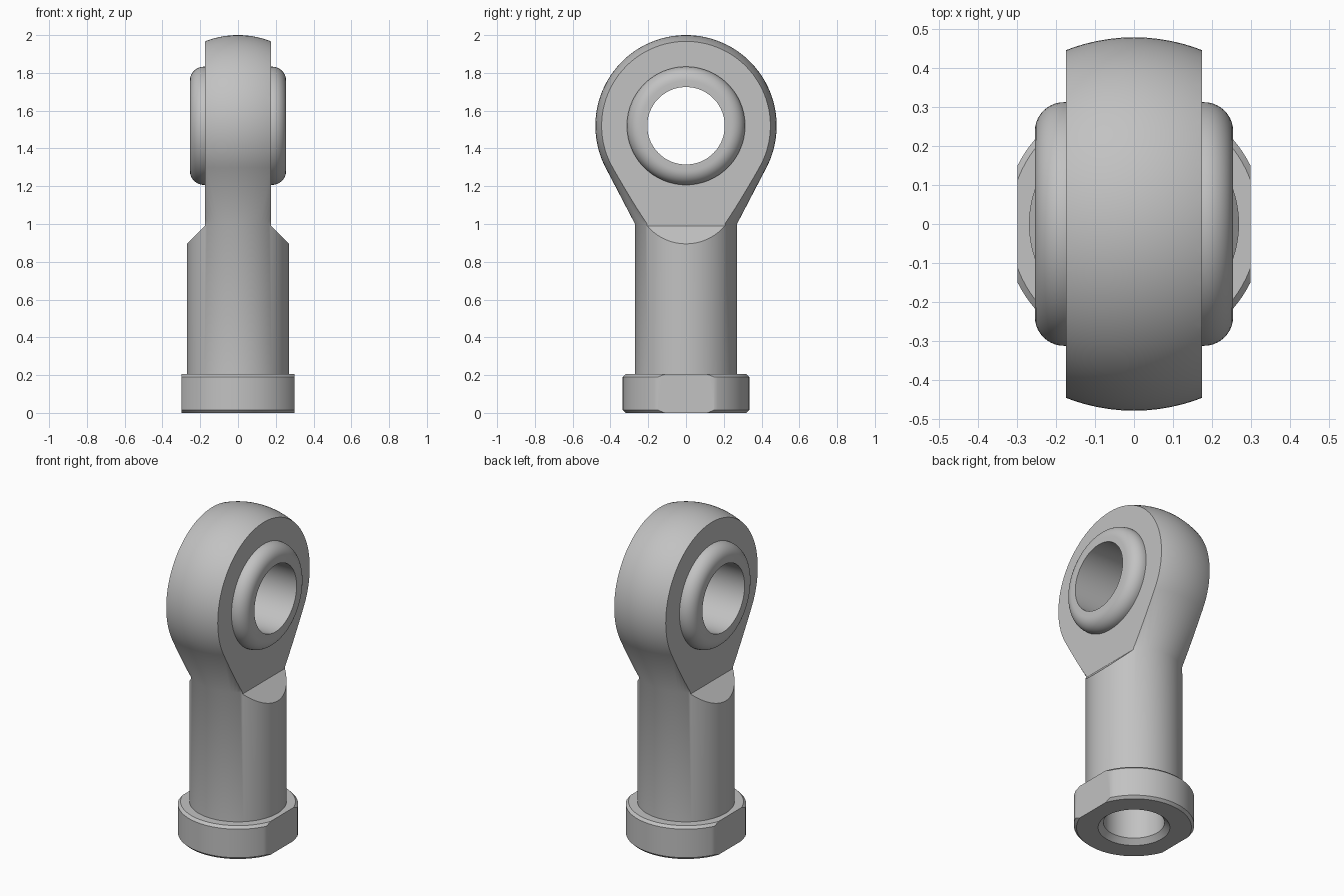
import bpy, bmesh
from math import pi, sin, cos, radians
from mathutils import Matrix, Vector

cube = bpy.data.objects.get("Cube")
if cube:
    bpy.data.objects.remove(cube)

steel = bpy.data.materials.new("grey steel")
steel.use_nodes = True
GREY = (0.54, 0.54, 0.54, 1)
steel.diffuse_color = GREY
steel.node_tree.nodes["Principled BSDF"].inputs["Base Color"].default_value = GREY

EYE_Z, EYE_R = 1.52, 0.48      # spherical head
FLAT_X = 0.175                 # half thickness of the head
SHANK_R, THREAD_R = 0.27, 0.17


def make_object(name, bm):
    bmesh.ops.remove_doubles(bm, verts=bm.verts[:], dist=1e-5)
    bmesh.ops.recalc_face_normals(bm, faces=bm.faces[:])
    mesh = bpy.data.meshes.new(name)
    bm.to_mesh(mesh)
    bm.free()
    mesh.materials.append(steel)
    obj = bpy.data.objects.new(name, mesh)
    bpy.context.collection.objects.link(obj)
    return obj


def lathe(name, profile, closed=False, steps=96):
    """Revolve (radius, height) points about the z axis."""
    bm = bmesh.new()
    verts = [bm.verts.new((r, 0, z)) for r, z in profile]
    edges = [bm.edges.new(pair) for pair in zip(verts, verts[1:])]
    if closed:
        edges.append(bm.edges.new((verts[-1], verts[0])))
    bmesh.ops.spin(bm, geom=verts + edges, cent=(0, 0, 0), axis=(0, 0, 1),
                   angle=2 * pi, steps=steps, use_duplicate=False)
    return make_object(name, bm)


def prism(name, outline, side):
    """Extrude an (x, z) outline through the whole depth, on one side."""
    bm = bmesh.new()
    face = bm.faces.new([bm.verts.new((side * x, -1, z)) for x, z in outline])
    new = bmesh.ops.extrude_face_region(bm, geom=[face])["geom"]
    bmesh.ops.translate(bm, vec=(0, 2, 0),
                        verts=[v for v in new if isinstance(v, bmesh.types.BMVert)])
    return make_object(name, bm)


def cut(obj, cutter):
    mod = obj.modifiers.new("cut", "BOOLEAN")
    mod.operation, mod.solver, mod.object = "DIFFERENCE", "EXACT", cutter
    select(obj)
    bpy.ops.object.modifier_apply(modifier=mod.name)
    bpy.data.objects.remove(cutter)


def select(obj):
    bpy.ops.object.select_all(action="DESELECT")
    obj.select_set(True)
    bpy.context.view_layer.objects.active = obj


def turn_to_x(obj):
    """Lay a z-axis part along x at the eye centre."""
    obj.data.transform(Matrix.Translation((0, 0, EYE_Z)) @ Matrix.Rotation(pi / 2, 4, "Y"))


# Shank flowing through a cone into the spherical eye, with a blind hole below
start = radians(-27.5)
arc = [start + (pi / 2 - start) * i / 40 for i in range(41)]
body = lathe("shank_and_eye",
             [(0, 0.75), (THREAD_R, 0.75), (THREAD_R, 0.2), (SHANK_R, 0.2), (SHANK_R, 1.0)]
             + [(EYE_R * cos(a), EYE_Z + EYE_R * sin(a)) for a in arc[:-1]]
             + [(0, EYE_Z + EYE_R)])

# Flat cheeks with sloping shoulders
for side in (-1, 1):
    cut(body, prism("cheek_cutter",
                    [(FLAT_X, 2.2), (FLAT_X, 0.99), (0.5, 0.665), (0.8, 0.665), (0.8, 2.2)], side))

# Cross hole that holds the bearing
bore = lathe("bore_cutter", [(0, -0.5), (0.3, -0.5), (0.3, 0.5), (0, 0.5)])
turn_to_x(bore)
cut(body, bore)

# Collar with chamfered rims and two wrench flats
collar = lathe("collar",
               [(0.2, 0), (0.32, 0), (0.335, 0.015), (0.335, 0.19), (0.32, 0.205),
                (THREAD_R, 0.205), (THREAD_R, 0.03)], closed=True)
for side in (-1, 1):
    cut(collar, prism("wrench_flat_cutter",
                      [(0.3, -0.1), (0.6, -0.1), (0.6, 0.4), (0.3, 0.4)], side))

# Bearing ring with rounded outer rims
RING_R, RING_X, FILLET = 0.313, 0.255, 0.075
rim = [(RING_R - FILLET + FILLET * cos(a), RING_X - FILLET + FILLET * sin(a))
       for a in (pi / 2 * i / 10 for i in range(11))]
ring = lathe("bearing_ring",
             [(0.205, -RING_X)] + [(r, -x) for r, x in reversed(rim)] + rim
             + [(0.205, RING_X)], closed=True)
turn_to_x(ring)

for part in (body, collar, ring):
    select(part)
    bpy.ops.object.shade_smooth_by_angle(angle=radians(30))
